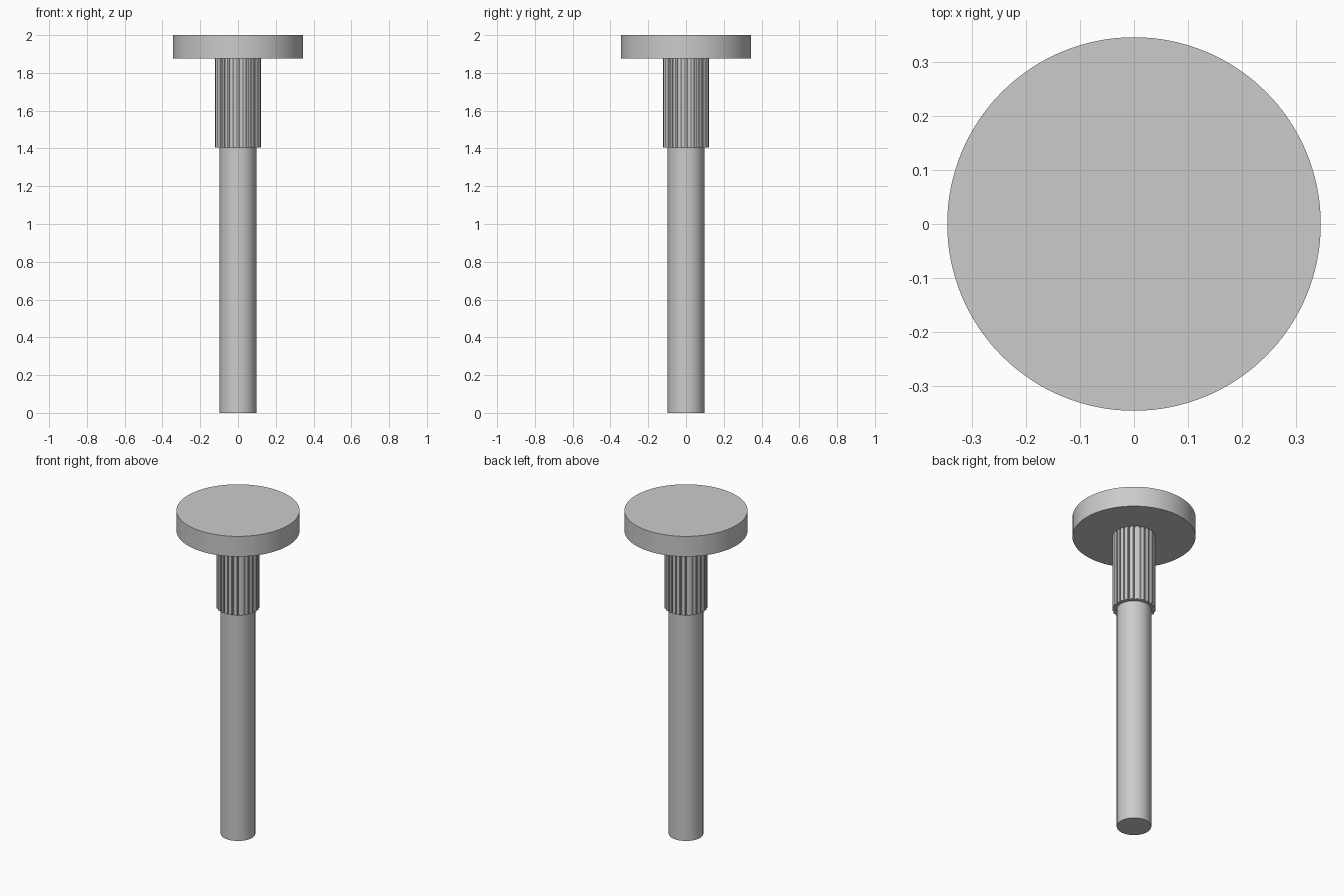
import bpy, bmesh, math

cube = bpy.data.objects.get("Cube")
if cube:
    bpy.data.objects.remove(cube, do_unlink=True)

steel = bpy.data.materials.new("plain_grey")
steel.use_nodes = True
grey = (0.6, 0.6, 0.6, 1)
steel.diffuse_color = grey
steel.node_tree.nodes["Principled BSDF"].inputs["Base Color"].default_value = grey


def extruded(name, outline, bottom, top):
    """Solid prism from a closed outline, smooth except at sharp edges."""
    bm = bmesh.new()
    base = bm.faces.new([bm.verts.new((x, y, bottom)) for x, y in outline])
    result = bmesh.ops.extrude_face_region(bm, geom=[base], use_keep_orig=True)
    verts = [g for g in result["geom"] if isinstance(g, bmesh.types.BMVert)]
    bmesh.ops.translate(bm, verts=verts, vec=(0, 0, top - bottom))
    bmesh.ops.recalc_face_normals(bm, faces=bm.faces)
    mesh = bpy.data.meshes.new(name)
    bm.to_mesh(mesh)
    bm.free()
    obj = bpy.data.objects.new(name, mesh)
    bpy.context.collection.objects.link(obj)
    mesh.materials.append(steel)
    bpy.ops.object.select_all(action="DESELECT")
    obj.select_set(True)
    bpy.context.view_layer.objects.active = obj
    bpy.ops.object.shade_smooth_by_angle(angle=math.radians(30))
    return obj


def polar(radius, angle):
    return radius * math.cos(angle), radius * math.sin(angle)


def circle(radius, sides):
    return [polar(radius, math.tau * i / sides) for i in range(sides)]


def splined(root, crest, ribs):
    """Ring of rounded ribs separated by narrow valleys."""
    points = []
    pitch = math.tau / ribs
    shape = [(-0.4, 0), (-0.36, 0.6), (-0.2, 0.92), (0, 1),
             (0.2, 0.92), (0.36, 0.6), (0.4, 0)]
    for i in range(ribs):
        for across, height in shape:
            points.append(polar(root + (crest - root) * height, (i + across) * pitch))
    return points


# Plain shank, ribbed neck and flat round head
extruded("shank", circle(0.097, 64), 0, 1.42)
extruded("ribbed_neck", splined(0.11, 0.122, 24), 1.405, 1.88)
extruded("round_head", circle(0.345, 128), 1.875, 2)
